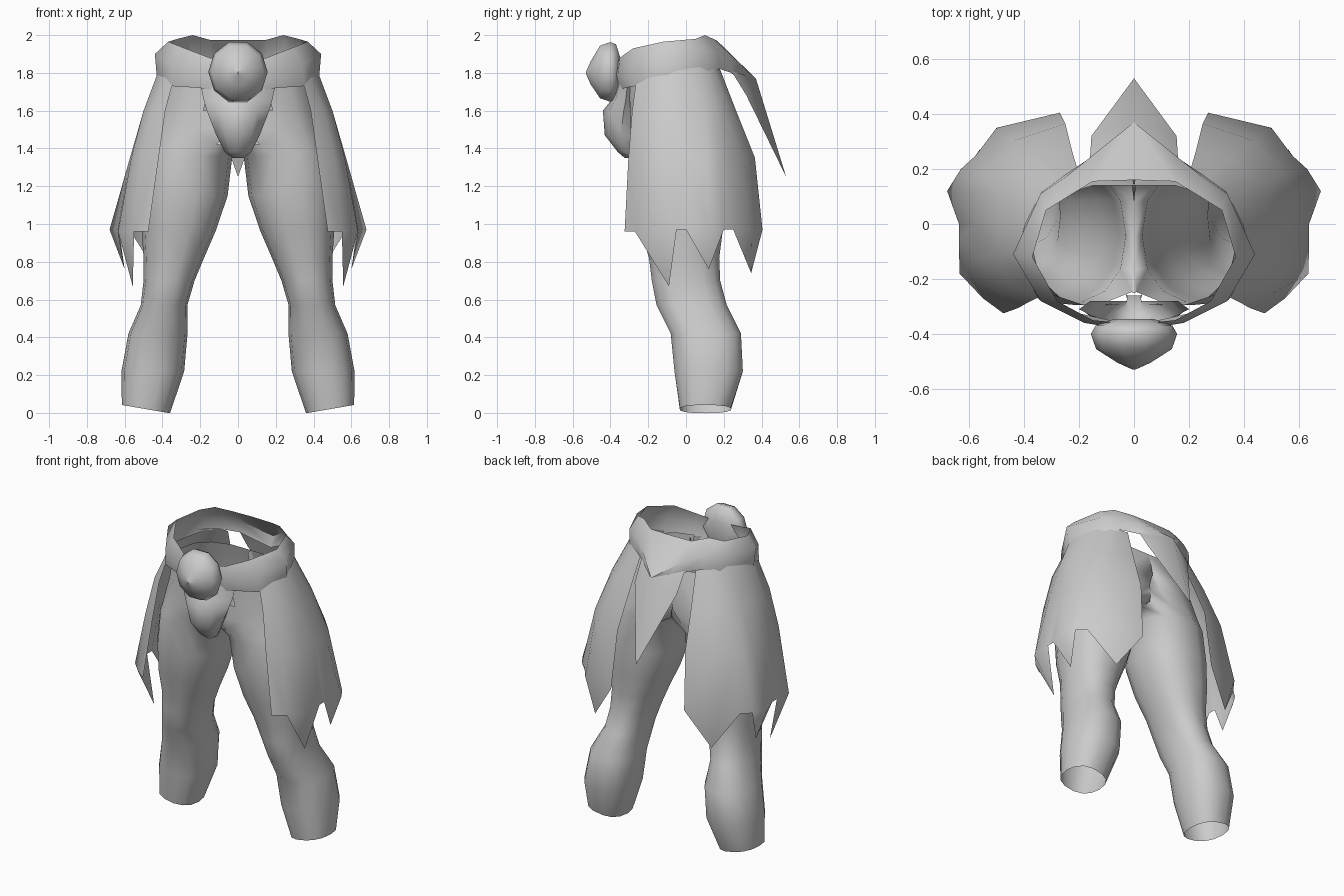
import bpy, math
from mathutils import Vector

cloth = bpy.data.materials.new("grey_cloth")
cloth.diffuse_color = (0.6, 0.6, 0.6, 1)


def make(name, verts, faces, center, mirror=True, angle=60):
    """Create a sheet, face it away from center, mirror it across x."""
    me = bpy.data.meshes.new(name)
    me.from_pydata(verts, [], faces)
    me.update()
    out = sum((p.center - Vector(center)).dot(p.normal) * p.area for p in me.polygons)
    if out < 0:
        me.flip_normals()
    me.materials.append(cloth)
    me.polygons.foreach_set("use_smooth", [True] * len(me.polygons))
    me.set_sharp_from_angle(angle=math.radians(angle))
    ob = bpy.data.objects.new(name, me)
    bpy.context.collection.objects.link(ob)
    if mirror:
        m = ob.modifiers.new("mirror", 'MIRROR')
        m.merge_threshold = 0.002
    return ob


def grid(rows, closed=False):
    """Vertices and quads for rows of equal length."""
    n = len(rows[0])
    verts = [v for r in rows for v in r]
    faces = []
    for i in range(len(rows) - 1):
        for j in range(n if closed else n - 1):
            k = (j + 1) % n
            faces.append((i * n + j, i * n + k, (i + 1) * n + k, (i + 1) * n + j))
    return verts, faces


# Trouser legs: z, inner x, outer x, front y, back y for each ring
rings = [
    (0.02, .36, .615, -.035, .24), (0.22, .285, .617, -.065, .305),
    (0.42, .267, .58, -.085, .295), (0.57, .268, .515, -.16, .22),
    (0.70, .23, .50, -.185, .185), (0.82, .18, .50, -.20, .18),
    (0.97, .115, .51, -.245, .20), (1.15, .055, .51, -.275, .21),
    (1.36, .03, .48, -.29, .21), (1.42, -.08, .46, -.295, .21),
    (1.50, -.18, .44, -.30, .205), (1.60, -.22, .41, -.30, .19), (1.76, -.24, .37, -.31, .145)]
N = 14
rows = []
for i, (z, x0, x1, y0, y1) in enumerate(rings):
    row = []
    for j in range(N):
        a = 2 * math.pi * j / N
        c, s = math.cos(a), math.sin(a)
        c = math.copysign(abs(c) ** 0.85, c)
        s = math.copysign(abs(s) ** 0.85, s)
        x = max(0, (x0 + x1) / 2 + c * (x1 - x0) / 2)
        y = (y0 + y1) / 2 + s * (y1 - y0) / 2
        dz = 0.022 * c if i == 0 else 0           # slanted ankle opening
        row.append((x, y, z + dz))
    rows.append(row)
verts, faces = grid(rows, closed=True)


def keep(f):
    """Drop the wall between the hips and the strip covered by the groin guard."""
    pts = [Vector(verts[k]) for k in f]
    mid = sum(pts, Vector()) / len(pts)
    return max(p.x for p in pts) > 0.001 and not (mid.x < .1 and mid.y < -.25 and mid.z > 1.46)


make("trouser_legs", verts, [f for f in faces if keep(f)], (.32, 0, 1))

# Belt band, from front centre round to back centre
belt_top = [(0, -.365, 1.86), (.15, -.35, 1.88), (.28, -.28, 1.93), (.37, -.12, 1.965),
            (.32, .05, 1.98), (.24, .10, 2.0), (.15, .155, 1.975), (0, .16, 1.975)]
belt_mid = [(0, -.39, 1.78), (.18, -.36, 1.80), (.34, -.28, 1.84), (.44, -.11, 1.90),
            (.34, .11, 1.91), (.25, .17, 1.91), (.15, .25, 1.87), (0, .37, 1.77)]
belt_low = [(0, -.37, 1.68), (.20, -.325, 1.72), (.35, -.27, 1.73), (.43, -.10, 1.78),
            (.335, .12, 1.81), (.25, .18, 1.82), (.16, .24, 1.80), (0, .345, 1.70)]
make("belt", *grid([belt_top, belt_mid, belt_low]), (0, -.08, 1.85))

# Pointed tail flap hanging from the back of the belt
flap = [(0, .37, 1.77), (.16, .24, 1.81), (.155, .32, 1.68), (0, .53, 1.25)]
make("tail_flap", flap, [(0, 1, 2), (0, 2, 3)], (0, 0, 1.6))

# Side skirt panel: waist, hip, thigh and hem rows from front to back
waist = [(.345, -.265, 1.75), (.385, -.19, 1.78), (.425, -.10, 1.80), (.395, 0, 1.82),
         (.36, .07, 1.83), (.325, .115, 1.83), (.30, .14, 1.83), (.26, .16, 1.83), (.20, .18, 1.82)]
hip = [(.385, -.285, 1.6), (.455, -.23, 1.6), (.50, -.11, 1.6), (.50, .0, 1.6),
       (.475, .10, 1.6), (.44, .16, 1.6), (.41, .19, 1.6), (.35, .24, 1.6), (.225, .265, 1.6)]
thigh = [(.42, -.305, 1.35), (.51, -.25, 1.35), (.565, -.13, 1.35), (.572, .0, 1.35),
         (.575, .11, 1.33), (.545, .18, 1.35), (.51, .22, 1.35), (.43, .305, 1.35), (.25, .365, 1.35)]
hem = [(.475, -.325, .96), (.55, -.27, .96), (.635, -.18, .96), (.637, -.05, .97), (.637, 0, .97),
       (.68, .12, .97), (.63, .20, .97), (.575, .25, .97), (.50, .35, .97), (.27, .405, .97)]
verts, faces = grid([waist, hip, thigh])
t, h = 18, 27
verts += hem
faces += [(t + j, t + j + 1, h + j + 1, h + j) for j in range(3)]
faces += [(t + 3, h + 4, h + 3)]
faces += [(t + j, t + j + 1, h + j + 2, h + j + 1) for j in range(3, 8)]
# Torn points below the hem, leaning inward
tip = len(verts)
verts += [(.557, -.09, .67), (.60, .12, .76), (.43, .345, .74)]
faces += [(h + 1, h + 2, tip), (h + 2, h + 3, tip),
          (h + 4, h + 5, tip + 1), (h + 5, h + 6, tip + 1),
          (h + 7, h + 8, tip + 2), (h + 8, h + 9, tip + 2)]
make("side_skirt", verts, faces, (.25, 0, 1.3))

# Curved groin guard
guard = []
for z, w, ye, yc in [(1.74, .20, -.31, -.37), (1.65, .18, -.32, -.40), (1.60, .165, -.33, -.44),
                     (1.47, .115, -.345, -.43), (1.38, .07, -.32, -.36), (1.35, .03, -.30, -.325)]:
    guard.append([(0, yc, z), (w * .6, yc * .7 + ye * .3, z), (w, ye, z), (w * .8, -.28, z)])
guard.append([(0, -.26, 1.365), (.012, -.26, 1.365), (.024, -.26, 1.365), (.03, -.255, 1.365)])
make("groin_guard", *grid(guard), (0, -.2, 1.55))

# Pointed round buckle set into the belt front
M = 10
rows = []
for y, r, zc in [(-.53, .004, 1.80), (-.505, .06, 1.80), (-.455, .138, 1.805),
                 (-.40, .157, 1.805), (-.37, .14, 1.81), (-.345, .07, 1.80)]:
    rows.append([(r * math.sin(2 * math.pi * (j + .5) / M), y,
                  zc + 1.06 * r * math.cos(2 * math.pi * (j + .5) / M)) for j in range(M)])
verts, faces = grid(rows, closed=True)
faces.append(tuple(range(M * 5, M * 6)))
make("buckle", verts, faces, (0, -.42, 1.8), mirror=False, angle=85)
